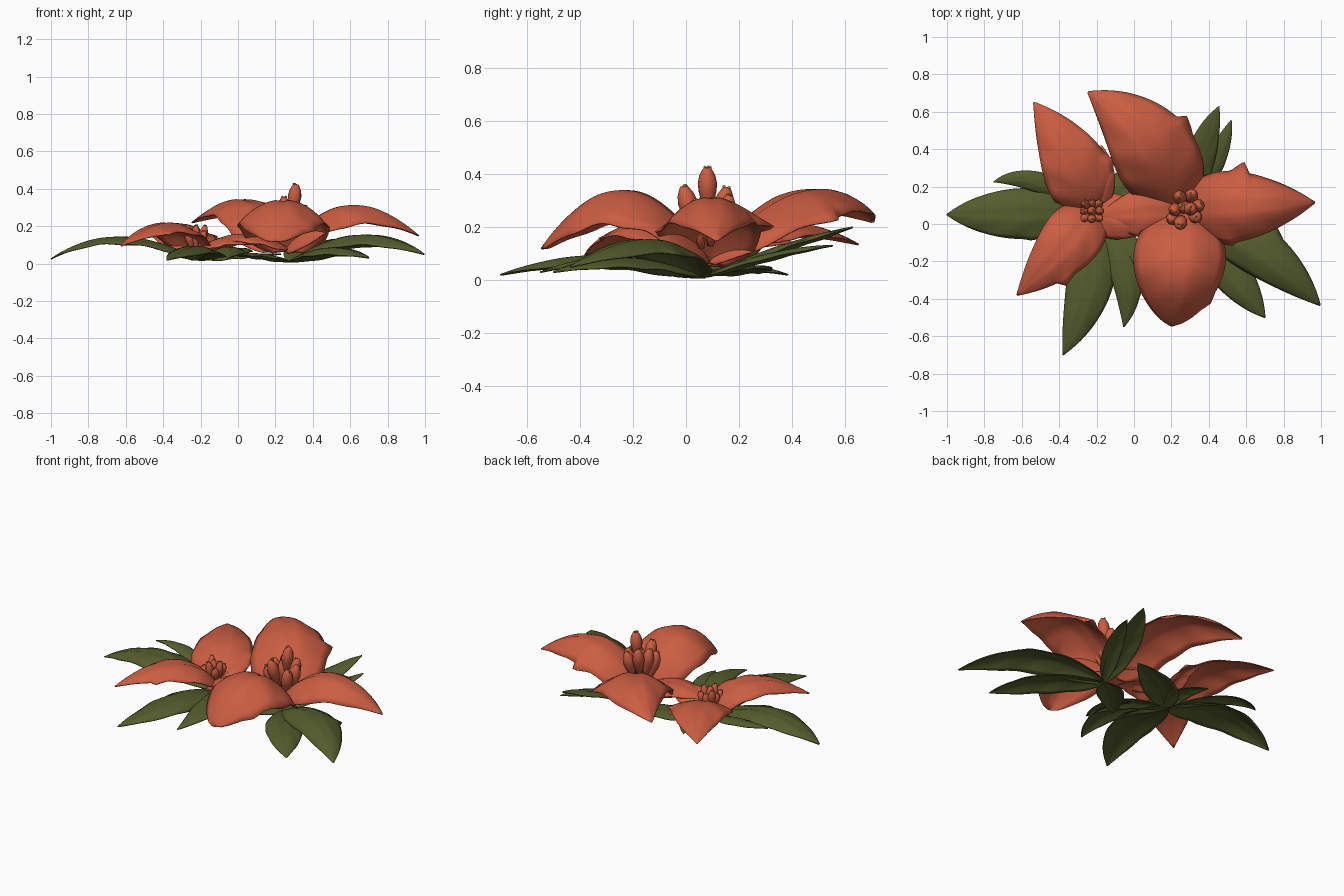
import bpy, bmesh, math, random
from mathutils import Vector

if "Cube" in bpy.data.objects:
    bpy.data.objects.remove(bpy.data.objects["Cube"])

random.seed(4)


def material(name, rgb):
    m = bpy.data.materials.new(name)
    m.diffuse_color = (*rgb, 1)
    m.use_nodes = True
    m.node_tree.nodes["Principled BSDF"].inputs["Base Color"].default_value = m.diffuse_color
    return m


RED = material("coral red", (0.60, 0.11, 0.055))
GREEN = material("leaf green", (0.09, 0.11, 0.027))
YELLOW = material("dull yellow", (0.40, 0.27, 0.03))


def finish(bm, name, mats):
    bmesh.ops.recalc_face_normals(bm, faces=bm.faces)
    me = bpy.data.meshes.new(name)
    bm.to_mesh(me)
    bm.free()
    for m in mats:
        me.materials.append(m)
    for p in me.polygons:
        p.use_smooth = True
    ob = bpy.data.objects.new(name, me)
    bpy.context.collection.objects.link(ob)
    return ob


# One leaf blade: base, mid and tip points, half width, droop of the edges,
# teeth as (side, position along, size), then the base and tip taper
def blade(name, mat, base, mid, tip, half, droop, teeth=(), ea=0.55, eb=0.9, rows=32, cols=12):
    a, m, c = Vector(base), Vector(mid), Vector(tip)
    b = 2 * m - (a + c) / 2
    peak = ea / (ea + eb)
    top = peak ** ea * (1 - peak) ** eb
    bm = bmesh.new()
    grid = []
    for i in range(rows + 1):
        t = i / rows
        p = a * (1 - t) ** 2 + b * 2 * t * (1 - t) + c * t * t
        d = (b - a) * (1 - t) + (c - b) * t
        side = Vector((-d.y, d.x, 0)).normalized()
        k = max(0.02, t ** ea * (1 - t) ** eb / top)
        row = []
        for j in range(cols + 1):
            u = 2 * j / cols - 1
            w = half * k
            for s, pos, size in teeth:
                if s * u > 0:
                    x = (t - pos) / 0.11
                    w += size * abs(u) ** 3 * (max(0, 1 + x) if x <= 0 else max(0, 1 - 5 * x))
            z = -droop * k * abs(u) ** 1.8
            z -= 0.06 * half * k * math.exp(-(u / 0.12) ** 2)
            z += 0.03 * half * k * math.sin(t * 22 - abs(u) * 6) * abs(u)
            row.append(bm.verts.new(p + side * w * u + Vector((0, 0, z))))
        grid.append(row)
    for i in range(rows):
        for j in range(cols):
            bm.faces.new((grid[i][j], grid[i][j + 1], grid[i + 1][j + 1], grid[i + 1][j]))
    ob = finish(bm, name, [mat])
    mod = ob.modifiers.new("thickness", 'SOLIDIFY')
    mod.thickness = 0.006
    mod.offset = 0
    return ob


# One bud: lathed teardrop along an axis, with yellow specks at its mouth
def bud(name, foot, head, radius):
    foot, head = Vector(foot), Vector(head)
    axis = head - foot
    q = axis.to_track_quat('Z', 'Y')
    prof = [(0.3, 0), (0.6, .25), (0.9, .48), (1, .66), (0.85, .82), (0.55, .94), (0.35, 1)]
    n = 10
    bm = bmesh.new()
    rings = []
    for r, h in prof:
        rings.append([bm.verts.new(foot + q @ Vector((
            radius * r * math.cos(2 * math.pi * k / n),
            radius * r * math.sin(2 * math.pi * k / n), axis.length * h))) for k in range(n)])
    for r0, r1 in zip(rings, rings[1:]):
        for k in range(n):
            bm.faces.new((r0[k], r0[(k + 1) % n], r1[(k + 1) % n], r1[k]))
    bm.faces.new(rings[-1])
    bm.faces.new(rings[0])
    for k in range(3):
        ang = random.uniform(0, 6.28)
        off = Vector((math.cos(ang), math.sin(ang), 0)) * radius * 0.35
        v = bmesh.ops.create_icosphere(bm, subdivisions=1, radius=radius * 0.17)["verts"]
        for w in v:
            w.co += head + q @ off
            for f in w.link_faces:
                f.material_index = 1
    finish(bm, name, [RED, YELLOW])


# Large flower bracts
R = "large_bract_"
blade(R + "back", RED, (.22, .07, .07), (.075, .425, .34), (-.245, .705, .22), .225, .11,
      [(-1, .50, .04)])
blade(R + "front", RED, (.27, .09, .07), (.24, -.22, .345), (.20, -.545, .12), .245, .14,
      [(1, .8, .02)], 0.55, 0.7)
blade(R + "right", RED, (.25, .08, .07), (.58, .095, .315), (.965, .115, .15), .19, .12,
      [(1, .53, .06), (-1, .42, .02)])
blade(R + "left", RED, (.27, .08, .08), (.05, .06, .16), (-.18, .05, .10), .14, .05)

# Small flower bracts
S = "small_bract_"
blade(S + "back", RED, (-.23, .06, .06), (-.325, .32, .215), (-.535, .65, .135), .18, .06,
      [(-1, .42, .03)])
blade(S + "front", RED, (-.22, .09, .06), (-.37, -.12, .22), (-.625, -.38, .095), .16, .06,
      [(1, .72, .035)])
blade(S + "right", RED, (-.23, .07, .06), (-.07, .03, .14), (.10, -.03, .10), .12, .05)
blade(S + "inner", RED, (-.22, .07, .06), (-.155, .23, .14), (-.175, .42, .14), .055, .03)

# Green leaves: mid, tip, half width, root taken from the nearer flower
roots = {"L": (-.21, .06, .02), "R": (.28, .06, .01)}
leaves = [
    ("L", (-.63, .055, .145), (-1.0, .05, .025), .135, .04, [(1, .42, .01)]),
    ("L", (-.50, .22, .125), (-.75, .225, .13), .055, .02, []),
    ("L", (-.235, -.31, .095), (-.38, -.70, .02), .125, .04, []),
    ("L", (-.05, -.24, .09), (-.055, -.55, .03), .085, .03, [(1, .7, .025)]),
    ("L", (-.01, -.15, .08), (.05, -.38, .06), .06, .02, []),
    ("L", (-.19, .21, .055), (-.25, .385, .02), .06, .02, []),
    ("L", (-.02, .20, .05), (.23, .31, .05), .10, .02, []),
    ("R", (.655, -.135, .155), (.995, -.435, .05), .135, .06, [(1, .55, .03)]),
    ("R", (.50, -.235, .085), (.70, -.5, .03), .11, .04, []),
    ("R", (.355, .36, .13), (.455, .63, .20), .08, .02, []),
    ("R", (.425, .32, .10), (.52, .555, .13), .055, .02, []),
    ("R", (.13, -.06, .05), (-.04, -.24, .05), .08, .02, []),
]
for i, (key, mid, tip, half, droop, teeth) in enumerate(leaves):
    blade(f"green_leaf_{i + 1}", GREEN, roots[key], mid, tip, half, droop, teeth, 0.7, 0.9)

# Large flower buds: x, y, top height
for i, (x, y, top) in enumerate([(.31, .08, .425), (.245, -.01, .355), (.21, .075, .33),
                                 (.24, .155, .35), (.315, .165, .32), (.355, .10, .31),
                                 (.34, .03, .30), (.265, .09, .33), (.195, .02, .30)]):
    bud(f"large_flower_bud_{i + 1}", (.27 + (x - .27) * .5, .085 + (y - .085) * .5, top - .18),
        (x, y, top), .037)

# Small flower buds: a ring around a centre
bud("small_flower_bud_1", (-.225, .07, .08), (-.225, .07, .205), .025)
for i in range(8):
    t = 2 * math.pi * i / 8
    r = .05 + .015 * (i % 2)
    x, y = math.cos(t), math.sin(t)
    bud(f"small_flower_bud_{i + 2}", (-.225 + .025 * x, .07 + .025 * y, .07),
        (-.225 + r * x, .07 + r * y, .175 + .03 * (i % 3 == 0)), .024)
